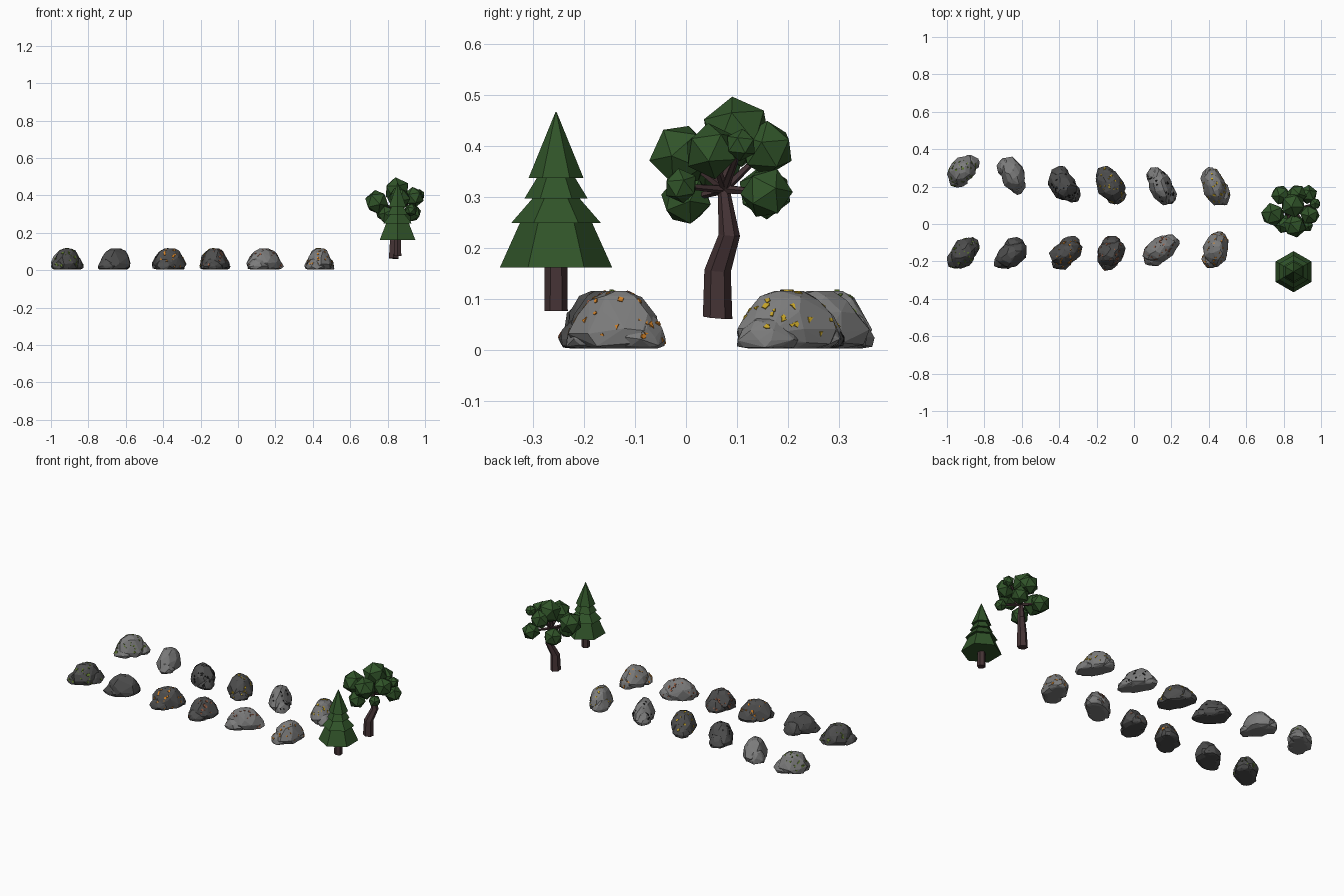
import bpy, bmesh, math, random
from mathutils import Vector, Matrix

if "Cube" in bpy.data.objects:
    bpy.data.objects.remove(bpy.data.objects["Cube"])

random.seed(7)
U = random.uniform


def material(name, rgb):
    m = bpy.data.materials.new(name)
    m.diffuse_color = (*rgb, 1)
    m.use_nodes = True
    m.node_tree.nodes["Principled BSDF"].inputs["Base Color"].default_value = m.diffuse_color
    return m


LIGHT = material("light_stone", (.2, .2, .2))
DARK = material("dark_stone", (.075, .075, .075))
LEAF = material("leaf", (.03, .088, .022))
BARK = material("bark", (.06, .034, .036))
ORES = {
    "coal": material("coal", (.012, .012, .012)),
    "copper": material("copper", (.65, .22, .02)),
    "gold": material("gold", (.55, .36, .02)),
    "iron": material("iron", (.3, .11, .06)),
    "green": material("green_ore", (.12, .2, .03)),
}


def finish(bm, name, *mats):
    bmesh.ops.recalc_face_normals(bm, faces=bm.faces)
    me = bpy.data.meshes.new(name)
    bm.to_mesh(me)
    bm.free()
    for m in mats:
        me.materials.append(m)
    ob = bpy.data.objects.new(name, me)
    bpy.context.collection.objects.link(ob)
    return ob


def add_tube(bm, path, n=6):
    """Sweep an n-gon along (x, y, z, radius) points."""
    d = Vector(path[-1][:3]) - Vector(path[0][:3])
    q = Vector((0, 0, 1)).rotation_difference(d)
    rings = []
    for x, y, z, r in path:
        rings.append([bm.verts.new(Vector((x, y, z)) + q @ Vector(
            (r * math.sin(2 * math.pi * i / n), r * math.cos(2 * math.pi * i / n), 0)))
            for i in range(n)])
    for a, b in zip(rings, rings[1:]):
        for i in range(n):
            j = (i + 1) % n
            bm.faces.new((a[i], a[j], b[j], b[i]))
    bm.faces.new(rings[0])
    bm.faces.new(rings[-1])


def add_hull(bm, cx, cy, a, b, h, rot):
    """Faceted boulder: hull of jittered rings."""
    profile = [(0, .62, 7), (.07, .92, 9), (.3, 1, 10), (.6, .84, 9), (.87, .6, 7), (1, .3, 4)]
    hull = bmesh.new()
    for t, r, n in profile:
        phase = U(0, 6)
        for i in range(n):
            w = phase + 2 * math.pi * (i + U(-.3, .3)) / n
            k = r * U(.87, 1.06)
            p = Matrix.Rotation(rot, 3, 'Z') @ Vector((a * k * math.cos(w), b * k * math.sin(w), 0))
            z = h * min(1, max(0, t + (U(-.05, .05) if 0 < t < 1 else 0)))
            hull.verts.new((cx + p.x, cy + p.y, z))
    bmesh.ops.convex_hull(hull, input=hull.verts)
    bmesh.ops.delete(hull, geom=[v for v in hull.verts if not v.link_faces], context='VERTS')
    me = bpy.data.meshes.new("tmp")
    hull.to_mesh(me)
    hull.free()
    bm.from_mesh(me)
    bpy.data.meshes.remove(me)


def rock(name, x0, x1, y0, y1, deg, stone, ore=None):
    bm = bmesh.new()
    rot = math.radians(deg)
    ax = Vector((math.cos(rot), math.sin(rot)))
    side = Vector((-ax.y, ax.x))
    # main boulder and lower shoulder lumps
    add_hull(bm, 0, 0, .098, .072, .113, rot)
    for s, h in ((1, .07), (-1, .06)):
        c = ax * (.052 * s) + side * U(-.025, .025)
        add_hull(bm, c.x, c.y, .06, .052, h, rot + U(-.5, .5))
    # fit to its footprint
    xs = [v.co.x for v in bm.verts]
    ys = [v.co.y for v in bm.verts]
    sx, sy = (x1 - x0) / (max(xs) - min(xs)), (y1 - y0) / (max(ys) - min(ys))
    mx, my = min(xs), min(ys)
    for v in bm.verts:
        v.co = (x0 + (v.co.x - mx) * sx, y0 + (v.co.y - my) * sy, v.co.z + .003)
    bm.normal_update()
    # ore chips set into the faces
    chips = bmesh.new()
    faces = [f for f in bm.faces if f.normal.z > -.15]
    areas = [f.calc_area() for f in faces]
    for f in random.choices(faces, areas, k=48 if ore else 0):
        w = [U(.1, 1) for _ in f.verts]
        p = sum((v.co * k for v, k in zip(f.verts, w)), Vector()) / sum(w)
        q = Vector((0, 0, 1)).rotation_difference(f.normal)
        n, r, ph = random.choice((3, 4, 5)), U(.005, .0105), U(0, 6)
        low, top = [], []
        for i in range(n):
            t = ph + 2 * math.pi * (i + U(-.2, .2)) / n
            o = Vector((math.cos(t), math.sin(t), 0)) * r * U(.7, 1.2)
            low.append(chips.verts.new(p + q @ (o + Vector((0, 0, -.003)))))
            top.append(chips.verts.new(p + q @ (o * .8 + Vector((0, 0, .002)))))
        chips.faces.new(low)
        chips.faces.new(top)
        for i in range(n):
            j = (i + 1) % n
            chips.faces.new((low[i], low[j], top[j], top[i]))
    finish(bm, name, stone)
    if ore:
        finish(chips, name + "_" + ore + "_chips", ORES[ore])
    else:
        chips.free()


# two rows of rocks: footprint, long-axis angle, stone, ore
rock("back_rock_1", -1.0, -.825, .195, .37, 55, LIGHT, "green")
rock("back_rock_2", -.735, -.58, .155, .36, 112, LIGHT)
rock("back_rock_3", -.46, -.285, .115, .31, 130, DARK, "coal")
rock("back_rock_4", -.205, -.04, .105, .31, 122, DARK, "gold")
rock("back_rock_5", .065, .23, .10, .305, 118, LIGHT, "coal")
rock("back_rock_6", .355, .515, .10, .305, 118, LIGHT, "gold")
rock("front_rock_1", -1.0, -.825, -.24, -.07, 52, DARK, "green")
rock("front_rock_2", -.75, -.575, -.24, -.07, 52, DARK)
rock("front_rock_3", -.455, -.275, -.245, -.065, 52, DARK, "copper")
rock("front_rock_4", -.195, -.045, -.25, -.065, 68, DARK, "iron")
rock("front_rock_5", .045, .245, -.225, -.055, 38, LIGHT, "iron")
rock("front_rock_6", .36, .505, -.235, -.04, 80, LIGHT, "copper")

# conifer: trunk and four stacked hexagonal tiers
PX, PY = .853, -.255
bm = bmesh.new()
add_tube(bm, [(PX, PY, .076, .023), (PX, PY, .19, .022)])
finish(bm, "conifer_trunk", BARK)
bm = bmesh.new()
for z0, r0, z1, r1 in ((.162, .11, .26, .066), (.249, .088, .31, .035),
                       (.297, .062, .35, .03), (.337, .054, .467, .001)):
    add_tube(bm, [(PX, PY, z0, r0), (PX, PY, z1, r1)])
finish(bm, "conifer_foliage", LEAF)

# broadleaf tree: crooked trunk, branches and faceted leaf clusters
clusters = [(.85, .10, .428, .07), (.742, .05, .365, .066), (.86, -.01, .382, .064),
            (.80, 0, .295, .052), (.94, .05, .39, .056), (.87, .158, .395, .056),
            (.785, .155, .31, .055), (.968, .108, .402, .032), (.93, .158, .308, .052),
            (.925, -.01, .322, .035)]
bm = bmesh.new()
add_tube(bm, [(.832, .062, .063, .029), (.835, .062, .155, .026),
              (.86, .085, .225, .021), (.85, .073, .325, .011), (.85, .09, .40, .008)])
for x, y, z, r in clusters[1:]:
    add_tube(bm, [(.851, .075, .315, .009), (x, y, z, .005)], 5)
finish(bm, "broadleaf_trunk_and_branches", BARK)
bm = bmesh.new()
for x, y, z, r in clusters:
    m = Matrix.Translation((x, y, z)) @ Matrix.Rotation(U(0, 6), 4, 'Z') @ Matrix.Rotation(U(-.5, .5), 4, 'X')
    bmesh.ops.create_icosphere(bm, subdivisions=1, radius=r, matrix=m)
finish(bm, "broadleaf_foliage", LEAF)
